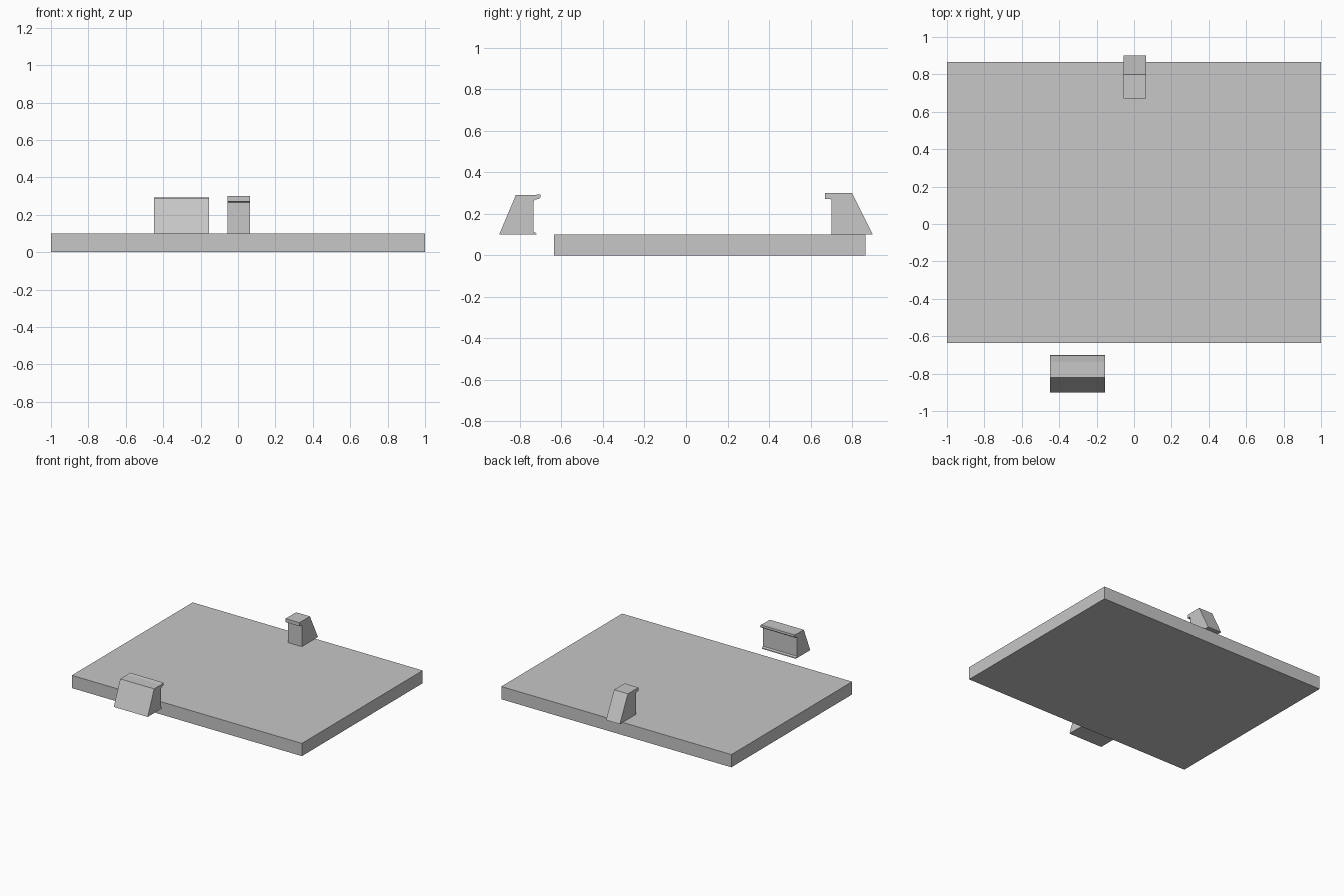
import bpy
import bmesh

default = bpy.data.objects.get("Cube")
if default:
    bpy.data.objects.remove(default, do_unlink=True)

# Single plain grey
grey = bpy.data.materials.new("plain grey")
grey.use_nodes = True
colour = (0.57, 0.57, 0.57, 1)
grey.diffuse_color = colour
grey.node_tree.nodes["Principled BSDF"].inputs["Base Color"].default_value = colour


def extrude_profile(name, profile, x_min, x_max):
    """Extrude a closed (y, z) outline along x into a flat-shaded solid."""
    bm = bmesh.new()
    face = bm.faces.new([bm.verts.new((x_min, y, z)) for y, z in profile])
    moved = bmesh.ops.extrude_face_region(bm, geom=[face])["geom"]
    verts = [v for v in moved if isinstance(v, bmesh.types.BMVert)]
    bmesh.ops.translate(bm, verts=verts, vec=(x_max - x_min, 0, 0))
    bmesh.ops.recalc_face_normals(bm, faces=bm.faces)
    mesh = bpy.data.meshes.new(name)
    bm.to_mesh(mesh)
    bm.free()
    mesh.materials.append(grey)
    obj = bpy.data.objects.new(name, mesh)
    bpy.context.collection.objects.link(obj)
    return obj


# Flat rectangular base
extrude_profile("base_plate",
                [(-0.635, 0), (0.865, 0), (0.865, 0.1), (-0.635, 0.1)], -1, 1)

# Wide front clip: sloped outside, rounded lip on top, small foot inside
front_outline = [(-0.9, 0.1), (-0.72, 0.1), (-0.722, 0.107), (-0.735, 0.114),
                 (-0.735, 0.257), (-0.728, 0.268), (-0.707, 0.273),
                 (-0.7, 0.28), (-0.702, 0.294), (-0.735, 0.29), (-0.82, 0.29)]
extrude_profile("front_clip", front_outline, -0.45, -0.155)

# Narrow rear clip: sloped outside, square lip reaching over the plate
rear_outline = [(0.9, 0.1), (0.8, 0.3), (0.67, 0.3), (0.67, 0.272),
                (0.695, 0.272), (0.7, 0.266), (0.7, 0.1)]
extrude_profile("rear_clip", rear_outline, -0.055, 0.065)
